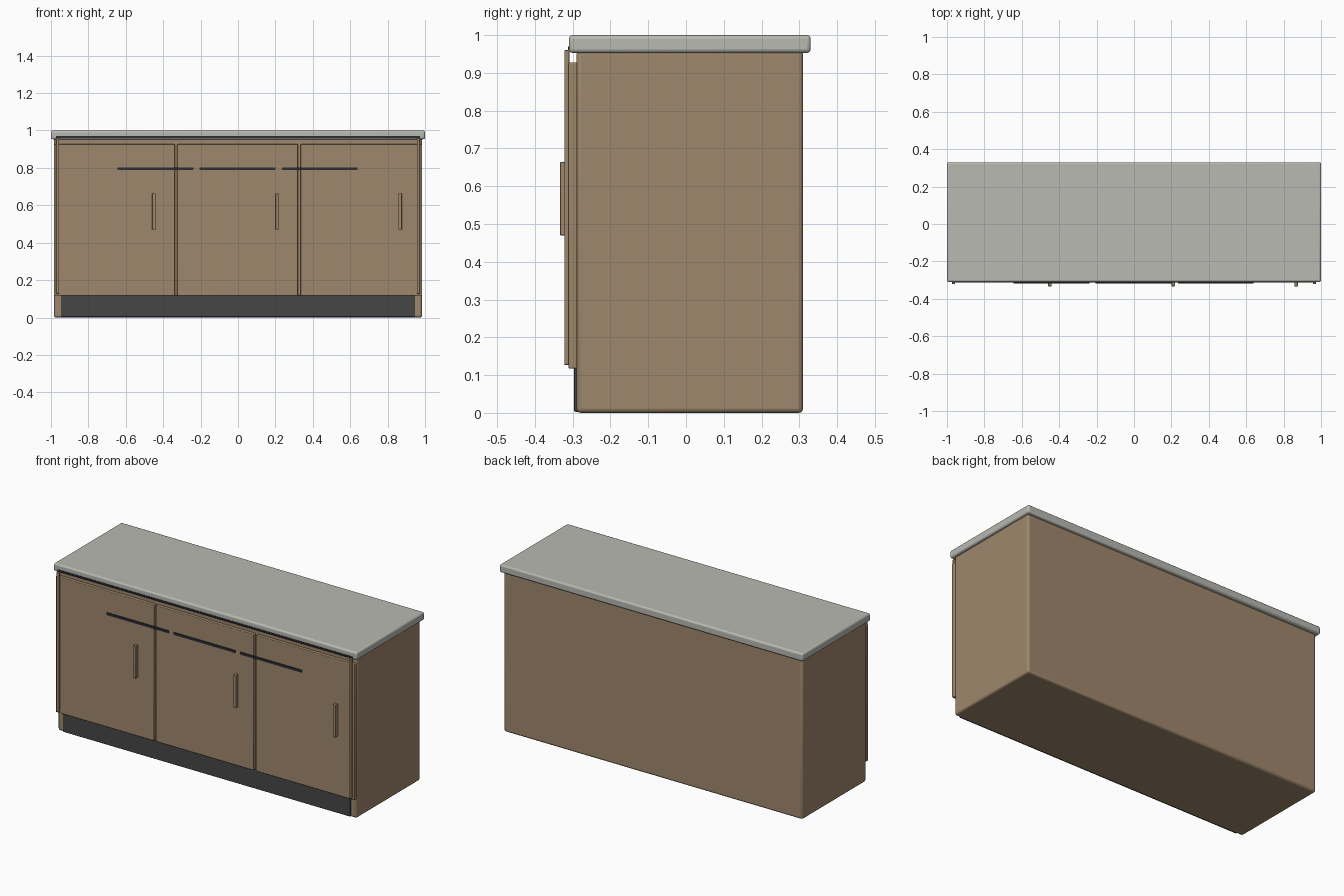
import bpy, bmesh
from mathutils import Vector

if "Cube" in bpy.data.objects:
    bpy.data.objects.remove(bpy.data.objects["Cube"])


def material(name, rgb):
    m = bpy.data.materials.new(name)
    m.diffuse_color = (*rgb, 1.0)
    m.use_nodes = True
    m.node_tree.nodes["Principled BSDF"].inputs["Base Color"].default_value = m.diffuse_color
    return m


WOOD = material("warm wood", (0.345, 0.245, 0.150))
STONE = material("grey stone", (0.480, 0.487, 0.445))
KICK = material("charcoal", (0.061, 0.061, 0.061))
METAL = material("dark metal", (0.025, 0.027, 0.035))


def box(name, x, y, z, mat, bevel=0.0, segments=3):
    """Box given by (min, max) ranges, with optional rounded edges."""
    bm = bmesh.new()
    bmesh.ops.create_cube(bm, size=1.0)
    for v in bm.verts:
        v.co = Vector([r[0] if c < 0 else r[1] for c, r in zip(v.co, (x, y, z))])
    mesh = bpy.data.meshes.new(name)
    bm.to_mesh(mesh)
    bm.free()
    mesh.materials.append(mat)
    ob = bpy.data.objects.new(name, mesh)
    bpy.context.collection.objects.link(ob)
    if bevel:
        mod = ob.modifiers.new("rounded edges", 'BEVEL')
        mod.width = bevel
        mod.segments = segments
        bpy.context.view_layer.objects.active = ob
        ob.select_set(True)
        bpy.ops.object.shade_smooth_by_angle()
        ob.select_set(False)
    return ob


# Carcass, worktop and plinth
box("cabinet_body", (-0.985, 0.985), (-0.29, 0.31), (0.0, 0.96), WOOD, 0.012)
box("worktop", (-1.0, 1.0), (-0.31, 0.33), (0.953, 1.0), STONE, 0.01)
box("toe_kick", (-0.947, 0.947), (-0.296, -0.25), (0.003, 0.12), KICK, 0.003)

# Doors with upright pulls and horizontal dark bars
doors = [(-0.985, -0.338), (-0.325, 0.320), (0.335, 0.985)]
pulls = [-0.450, 0.210, 0.867]
bars = [(-0.645, -0.238), (-0.205, 0.200), (0.235, 0.640)]
for i, (door, px, bar) in enumerate(zip(doors, pulls, bars), 1):
    box(f"door_{i}", door, (-0.311, -0.288), (0.117, 0.928), WOOD, 0.004)
    box(f"door_pull_{i}", (px - 0.009, px + 0.009), (-0.333, -0.309),
        (0.47, 0.664), WOOD, 0.002)
    box(f"dark_bar_{i}", bar, (-0.317, -0.309), (0.788, 0.802), METAL)

# Slim uprights at both ends and the shadow strip below the worktop
for side, s in (("left", -1), ("right", 1)):
    box(f"{side}_edge_strip", tuple(sorted((s * 0.972, s * 0.956))),
        (-0.322, -0.309), (0.127, 0.96), WOOD, 0.002)
box("top_strip", (-0.972, 0.972), (-0.313, -0.30), (0.960, 0.970), METAL)
